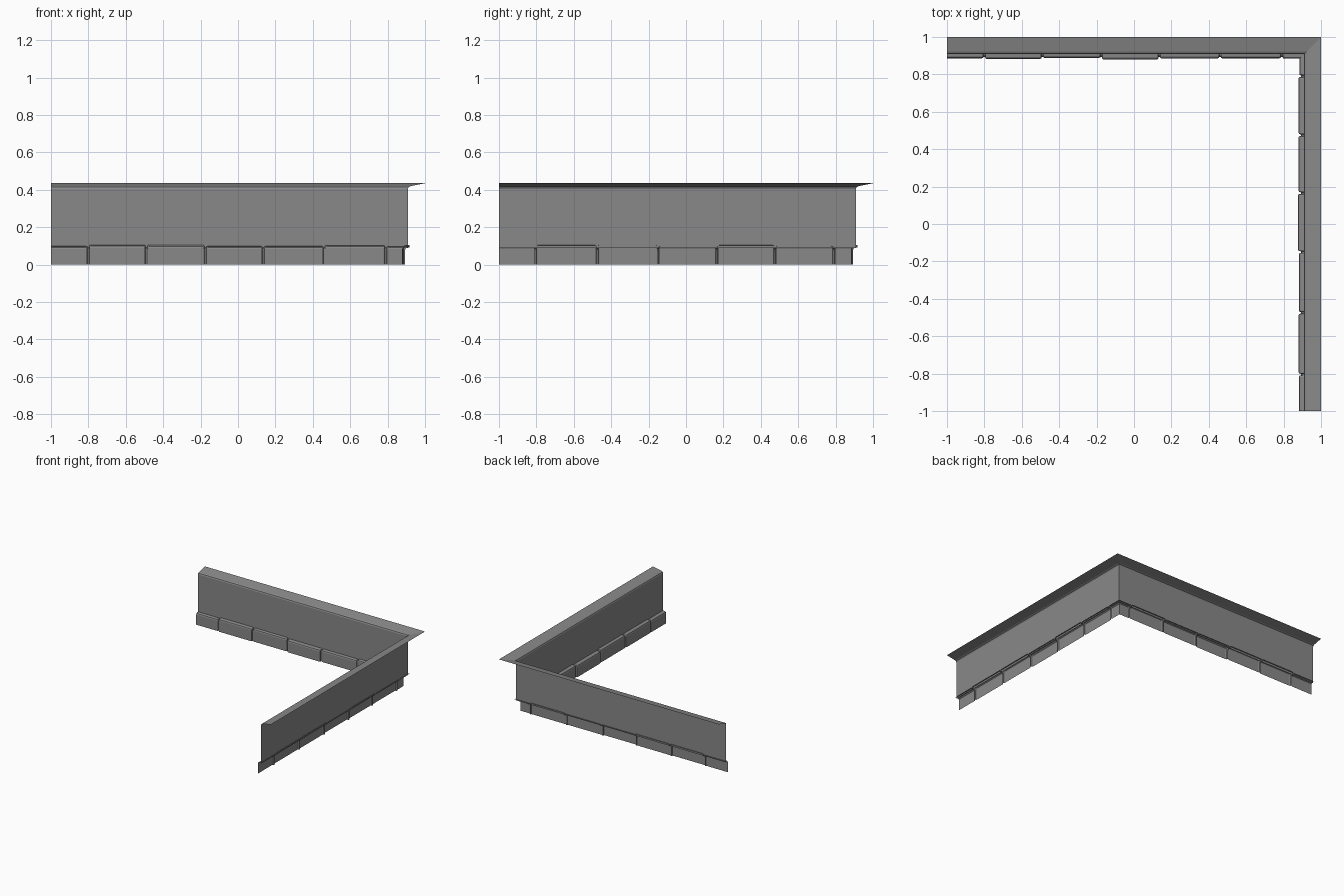
import bpy
import bmesh

cube = bpy.data.objects.get("Cube")
if cube:
    bpy.data.objects.remove(cube, do_unlink=True)

stone_grey = bpy.data.materials.new("stone grey")
grey = (0.25, 0.25, 0.25, 1)
stone_grey.use_nodes = True
stone_grey.diffuse_color = grey
shader = stone_grey.node_tree.nodes["Principled BSDF"]
shader.inputs["Base Color"].default_value = grey
shader.inputs["Roughness"].default_value = 0.8


def strip(name, sections, side):
    """Skin open sections of (along, depth, height); the side wing is mirrored on the diagonal."""
    bm = bmesh.new()
    rows = [[bm.verts.new((d, s, z) if side else (s, d, z)) for s, d, z in sec]
            for sec in sections]
    for a, b in zip(rows, rows[1:]):
        for j in range(len(a) - 1):
            quad = [a[j], b[j], b[j + 1], a[j + 1]]
            bm.faces.new(quad[::-1] if side else quad)
    mesh = bpy.data.meshes.new(name)
    bm.to_mesh(mesh)
    bm.free()
    mesh.materials.append(stone_grey)
    obj = bpy.data.objects.new(name, mesh)
    bpy.context.collection.objects.link(obj)
    return obj


def section(profile, along=None):
    """Place a profile at a position along the wing, or on the corner mitre."""
    return [(d if along is None else along, d, z) for d, z in profile]


def stone_profile(front, top):
    return [(front, 0), (front, top - 0.016), (front + 0.003, top - 0.007),
            (front + 0.010, top - 0.002), (0.916, top)]


WALL = [(0.908, 0.088), (0.908, 0.405)]
LEDGE = [(0.908, 0.405), (0.912, 0.414), (0.922, 0.419), (1.0, 0.435)]
JOINT = stone_profile(0.893, 0.092)
HALF = 0.004    # half width of a joint
ROUND = 0.008   # rounded end of a stone

# Joint positions, stone front depths and stone top heights for each wing
wings = {
    "back": ([-0.80, -0.49, -0.175, 0.135, 0.46, 0.79],
             [0.886, 0.882, 0.887, 0.879, 0.885, 0.886, 0.884],
             [0.099, 0.106, 0.105, 0.099, 0.099, 0.104, 0.098]),
    "right": ([-0.805, -0.475, -0.15, 0.165, 0.475, 0.79],
              [0.881, 0.880, 0.882, 0.877, 0.880, 0.880, 0.884],
              [0.099, 0.104, 0.105, 0.099, 0.104, 0.099, 0.098]),
}

for wing, (joints, fronts, tops) in wings.items():
    side = wing == "right"
    strip(wing + "_wall", [section(WALL, -1), section(WALL)], side)
    strip(wing + "_ledge", [section(LEDGE, -1), section(LEDGE)], side)

    # Row of rounded stones with sunken joints between them
    row = []
    for i, (front, top) in enumerate(zip(fronts, tops)):
        face = stone_profile(front, top)
        soft = stone_profile(front + 0.003, top - 0.002)
        if i == 0:
            row.append(section(face, -1))
        else:
            start = joints[i - 1] + HALF
            row += [section(JOINT, start), section(soft, start + 0.002),
                    section(face, start + ROUND)]
        if i == len(joints):
            row.append(section(face))
        else:
            end = joints[i] - HALF
            row += [section(face, end - ROUND), section(soft, end - 0.002),
                    section(JOINT, end)]
    strip(wing + "_base_stones", row, side)
